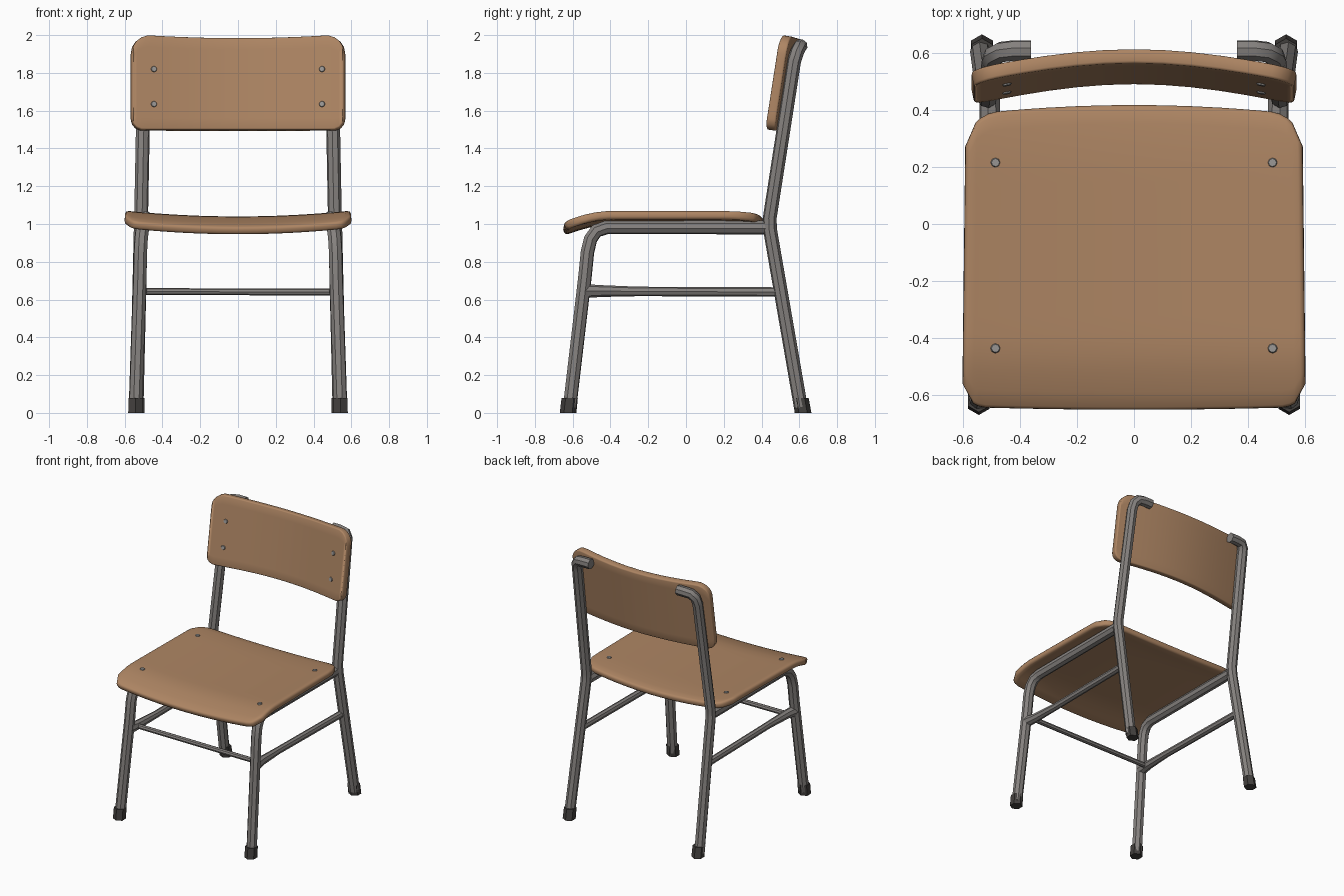
import bpy, bmesh, math
from mathutils import Vector

if "Cube" in bpy.data.objects:
    bpy.data.objects.remove(bpy.data.objects["Cube"])


def material(name, rgb):
    m = bpy.data.materials.new(name)
    m.diffuse_color = (*rgb, 1)
    m.use_nodes = True
    m.node_tree.nodes["Principled BSDF"].inputs["Base Color"].default_value = m.diffuse_color
    return m


WOOD = material("wood", (0.42, 0.235, 0.125))
STEEL = material("grey steel", (0.235, 0.22, 0.21))
RUBBER = material("dark rubber", (0.055, 0.05, 0.047))
RIVET = material("rivet grey", (0.32, 0.31, 0.30))


def finish(ob, mat, angle=40):
    ob.data.materials.clear()
    ob.data.materials.append(mat)
    bpy.ops.object.select_all(action='DESELECT')
    ob.select_set(True)
    bpy.context.view_layer.objects.active = ob
    bpy.ops.object.shade_smooth_by_angle(angle=math.radians(angle))


def add_mesh(name, bm):
    me = bpy.data.meshes.new(name)
    bm.to_mesh(me)
    bm.free()
    ob = bpy.data.objects.new(name, me)
    bpy.context.collection.objects.link(ob)
    return ob


def tube(name, pts, radius, mat, radii=None):
    cu = bpy.data.curves.new(name, 'CURVE')
    cu.dimensions = '3D'
    cu.bevel_depth = radius
    cu.bevel_resolution = 2
    cu.use_fill_caps = True
    sp = cu.splines.new('POLY')
    sp.points.add(len(pts) - 1)
    for i, p in enumerate(pts):
        sp.points[i].co = (*p, 1)
        sp.points[i].radius = radii[i] if radii else 1
    ob = bpy.data.objects.new(name, cu)
    bpy.context.collection.objects.link(ob)
    bpy.ops.object.select_all(action='DESELECT')
    ob.select_set(True)
    bpy.context.view_layer.objects.active = ob
    bpy.ops.object.convert(target='MESH')
    finish(bpy.context.view_layer.objects.active, mat)


def corner(d, r):
    """Inset of a rounded corner at distance d from the side edge."""
    return r - math.sqrt(max(0, r * r - (r - d) ** 2)) if d < r else 0


def panel(name, half, low, high, place, thick, rows):
    """Curved plywood sheet: columns across x, rows between two outlines."""
    right = [0, .1, .2, .3, .38, .44, .48, .51, .535, .552, half]
    xs = [-x for x in reversed(right[1:])] + right
    bm = bmesh.new()
    cols = []
    for x in xs:
        a, b = low(x), high(x)
        cols.append([bm.verts.new(place(x, a + (b - a) * j / rows)) for j in range(rows + 1)])
    for c, d in zip(cols, cols[1:]):
        for j in range(rows):
            bm.faces.new((c[j], d[j], d[j + 1], c[j + 1]))
    ob = add_mesh(name, bm)
    s = ob.modifiers.new("thickness", 'SOLIDIFY')
    s.thickness = thick
    s.offset = -1
    b = ob.modifiers.new("round edges", 'BEVEL')
    b.width = 0.015
    b.segments = 2
    b.limit_method = 'ANGLE'
    b.angle_limit = math.radians(50)
    finish(ob, WOOD)


# seat: dished across, rolled down at the front
def seat_z(x, y):
    z = 1.04 + 0.03 * (x / .59) ** 2
    if y < -.42:
        z -= 0.055 * ((-.42 - y) / .23) ** 1.6
    if y > .2:
        z -= 0.012 * ((y - .2) / .2) ** 2
    return z


def seat_point(x, y):
    return (x * (1.005 - 0.02 * y), y, seat_z(x, y))


panel("seat", .588,
      lambda x: -.655 + .01 * (x / .588) ** 2 + corner(.588 - abs(x), .08),
      lambda x: .418 - .035 * (x / .588) ** 2 + corner(.588 - abs(x), .11) * -1,
      seat_point, 0.045, 16)


# backrest: tilted back and bowed
def back_y(x, z):
    return .418 + .155 * (z - 1.5) + .07 * math.cos(math.pi / 2 * min(1, abs(x) / .56))


panel("backrest", .56,
      lambda x: 1.50 + corner(.56 - abs(x), .06),
      lambda x: 1.985 + .017 * (x / .5) ** 2 - corner(.56 - abs(x), .10),
      lambda x, z: (x, back_y(x, z), z), 0.05, 8)

# steel frame, both sides
for s, side in ((-1, "left"), (1, "right")):
    tube("rear_leg_" + side,
         [(s * .537, .608, .03), (s * .515, .445, .97), (s * .513, .443, 1.03),
          (s * .497, .572, 1.86), (s * .49, .588, 1.91), (s * .465, .602, 1.938),
          (s * .42, .607, 1.942), (s * .36, .607, 1.942)], .037, STEEL)
    tube("front_leg_and_seat_rail_" + side,
         [(s * .543, -.616, .03), (s * .52, -.535, .72), (s * .517, -.522, .85),
          (s * .513, -.505, .92), (s * .508, -.475, .963), (s * .503, -.42, .982),
          (s * .505, .44, .982)], .037, STEEL)
    tube("side_stretcher_" + side,
         [(s * .52, -.54, .645), (s * .51, -.45, .645), (s * .505, -.25, .643),
          (s * .515, .49, .64)], .025, STEEL, [1.5, 1.25, 1, 1])

    # rubber feet, sheared to follow the leg
    for name, x, y, slope in (("front_foot_", .543, -.62, .11), ("rear_foot_", .532, .613, -.17)):
        bm = bmesh.new()
        bmesh.ops.create_cone(bm, cap_ends=True, segments=6, radius1=.044, radius2=.043, depth=.08)
        for v in bm.verts:
            v.co += Vector((s * x, y + slope * v.co.z, .04))
        finish(add_mesh(name + side, bm), RUBBER, 30)

# thin front crossbar between the side stretchers
tube("front_crossbar", [(-.505, -.47, .643), (-.3, -.47, .642), (.3, -.47, .64), (.505, -.47, .64)],
     .018, STEEL)


# rivets
def rivet(name, pos, normal):
    bm = bmesh.new()
    bmesh.ops.create_cone(bm, cap_ends=True, segments=8, radius1=.018, radius2=.014, depth=.009)
    ob = add_mesh(name, bm)
    ob.location = pos
    ob.rotation_euler = Vector(normal).to_track_quat('Z', 'Y').to_euler()
    finish(ob, RIVET, 30)


for s in (-1, 1):
    for y in (-.435, .215):
        rivet("seat_rivet", (s * .485, y, seat_z(.485, y) + .001), (-s * .08, 0, 1))
    for z in (1.635, 1.82):
        rivet("backrest_rivet", (s * .445, back_y(.445, z) - .001, z), (-s * .18, -1, .155))
